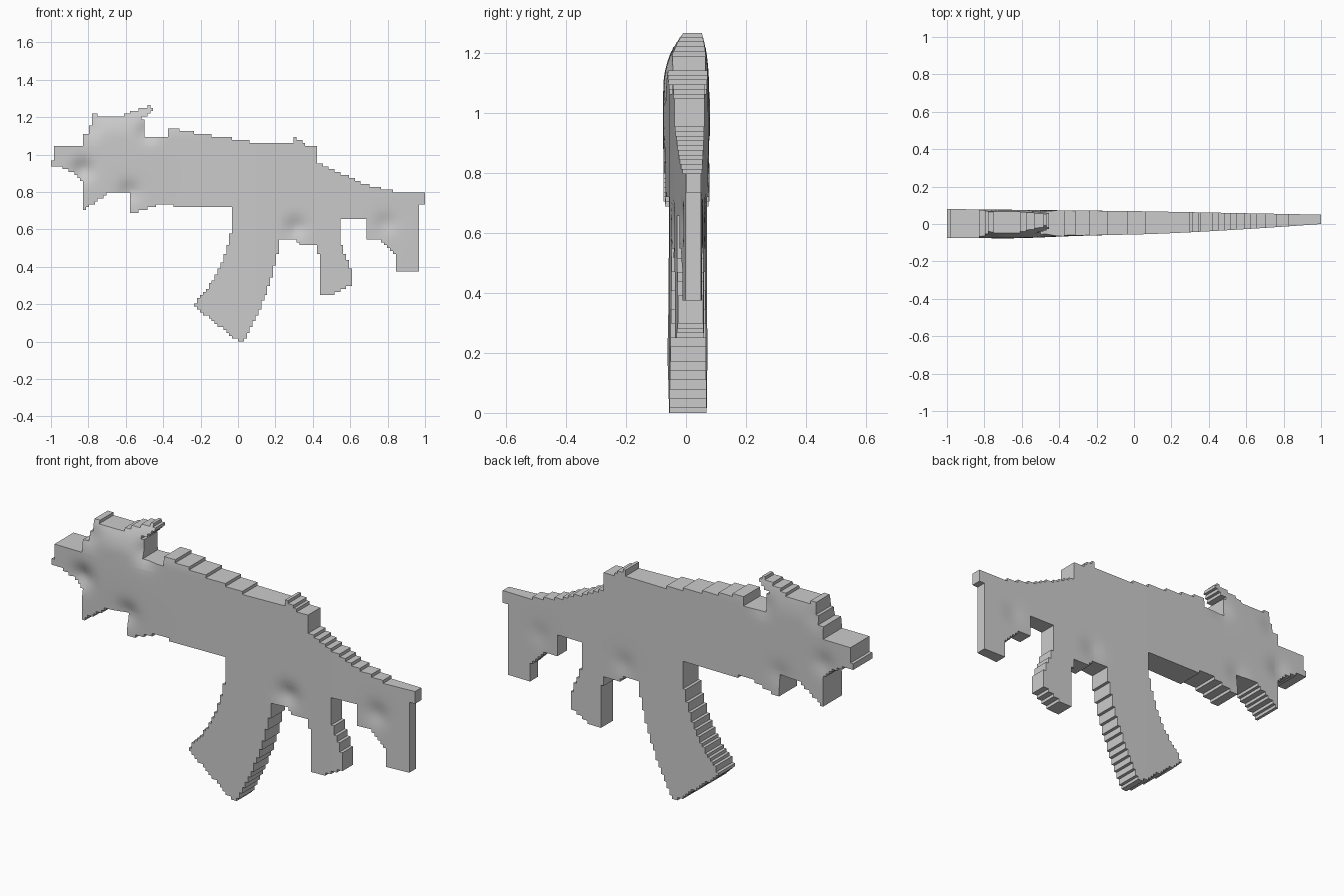
import bpy, bmesh, math

if "Cube" in bpy.data.objects:
    bpy.data.objects.remove(bpy.data.objects["Cube"])

C = 2 / 128   # step size of the jagged outline
owner = {}    # grid cell -> part name


def claim(name, test):
    """Give a part every free grid cell whose centre passes the test."""
    for i in range(-64, 64):
        for j in range(82):
            if (i, j) not in owner and test((i + .5) * C, (j + .5) * C):
                owner[i, j] = name


def polygon(points):
    def test(x, z):
        hit = False
        for (x1, z1), (x2, z2) in zip(points, points[1:] + points[:1]):
            if (z1 > z) != (z2 > z) and x < x1 + (z - z1) * (x2 - x1) / (z2 - z1):
                hit = not hit
        return hit
    return test


# Muzzle: bar with a curved underside
claim("muzzle", lambda x, z: x < -.82 and .94 - 3 * (x + 1) ** 2 < z < (1.04 if x > -.985 else .97))

# Sight: front post, saddle and raised rear fin
claim("top_sight", polygon([(-.83, 1.04), (-.83, 1.1), (-.8, 1.11), (-.77, 1.235), (-.75, 1.2),
                            (-.64, 1.2), (-.47, 1.265), (-.455, 1.235), (-.53, 1.185),
                            (-.5, 1.18), (-.5, 1.04)]))

# Two brackets below the barrel, each with a rising underside
claim("front_bracket", lambda x, z: -.83 < x < -.68 and .71 + .64 * abs(x + .82) < z < .82)
claim("rear_bracket", lambda x, z: -.585 < x < -.34 and min(.74, .68 + .3 * (x + .585)) < z < .82)

# Curved magazine with a slanted foot
claim("magazine", lambda x, z: z < .72 and z > .005 - .78 * x
      and x > -.03 - .205 * (max(0, .7 - z) / .5) ** 2.2
      and x < .232 - .205 * ((.7 - z) / .7) ** 2)

# Hand grip and trigger guard
claim("grip", polygon([(.3, .66), (.3, .55), (.34, .51), (.42, .51), (.44, .43), (.43, .25),
                       (.5, .25), (.61, .3), (.61, .37), (.55, .53), (.55, .66)]))


# Stock: swept top line, stepped underside, tall heel
def stock(x, z):
    top = .79 + .18 * (max(0, .93 - x) / .52) ** 1.6
    steps = [(.68, .655), (.77, .54), (.84, .54 - (x - .77)), (.97, .375), (1, .73)]
    return x > .41 and next(low for end, low in steps if x < end) < z < top


claim("stock", stock)

# Receiver body
claim("receiver", lambda x, z: -.83 < x < .42 and z < 1.05
      and z > (.8 if x < -.34 else .72 if x < .22 else .55 if x < .3 else .64))

# Sloping top rail with a bump at each end
claim("top_rail", lambda x, z: 1 < z and (
    -.5 < x < -.35 and z < 1.1 or -.37 < x < -.32 and z < 1.145
    or -.35 < x < .3 and z < max(1.065, 1.08 - .155 * x)
    or .29 < x < .41 and z < 1.095 - .6 * (x - .3)))

# Small hollows pressed into the skin: x, z, depth
DENTS = [(-.48, 1.13, .025), (.31, .61, .018), (.79, .63, .012),
         (-.83, .92, .025), (-.58, .8, .018), (-.79, 1.14, .015)]


def skin(x, z):
    """Front and back depth of the slab, thinner toward the stock and the sight."""
    front = -.056 + (.056 * x ** 1.3 if x > 0 else .024 * x)
    front = max(front, -.074)
    back = .069 - (.019 if x > 0 else .011) * x
    front -= .005 * math.exp(-((x + .6) ** 2 + (z - .98) ** 2) / .04)
    rise = max(0, z - 1.09) / .17
    front += .055 * rise ** 2
    back -= .02 * rise ** 2
    for dx, dz, depth in DENTS:
        g = depth * math.exp(-((x - dx) ** 2 + (z - dz) ** 2) / .003)
        front += g
        back -= .4 * g
    return front, back


def build(name):
    bm = bmesh.new()
    verts = {}

    def v(i, j, side):
        if (i, j, side) not in verts:
            x, z = i * C, j * C
            verts[i, j, side] = bm.verts.new((x, skin(x, z)[side], z))
        return verts[i, j, side]

    for (i, j), part in owner.items():
        if part != name:
            continue
        ring = [(i, j), (i + 1, j), (i + 1, j + 1), (i, j + 1)]
        bm.faces.new([v(*p, 0) for p in ring])
        bm.faces.new([v(*p, 1) for p in reversed(ring)])
        # Rim walls only where the whole outline ends
        for k, (di, dj) in enumerate([(0, -1), (1, 0), (0, 1), (-1, 0)]):
            if (i + di, j + dj) not in owner:
                a, b = ring[k], ring[(k + 1) % 4]
                bm.faces.new([v(*b, 0), v(*a, 0), v(*a, 1), v(*b, 1)])
    mesh = bpy.data.meshes.new(name)
    bm.to_mesh(mesh)
    bm.free()
    ob = bpy.data.objects.new(name, mesh)
    bpy.context.collection.objects.link(ob)
    bpy.ops.object.select_all(action='DESELECT')
    ob.select_set(True)
    bpy.context.view_layer.objects.active = ob
    bpy.ops.object.shade_smooth_by_angle(angle=math.radians(35))


for part_name in sorted(set(owner.values())):
    build(part_name)
